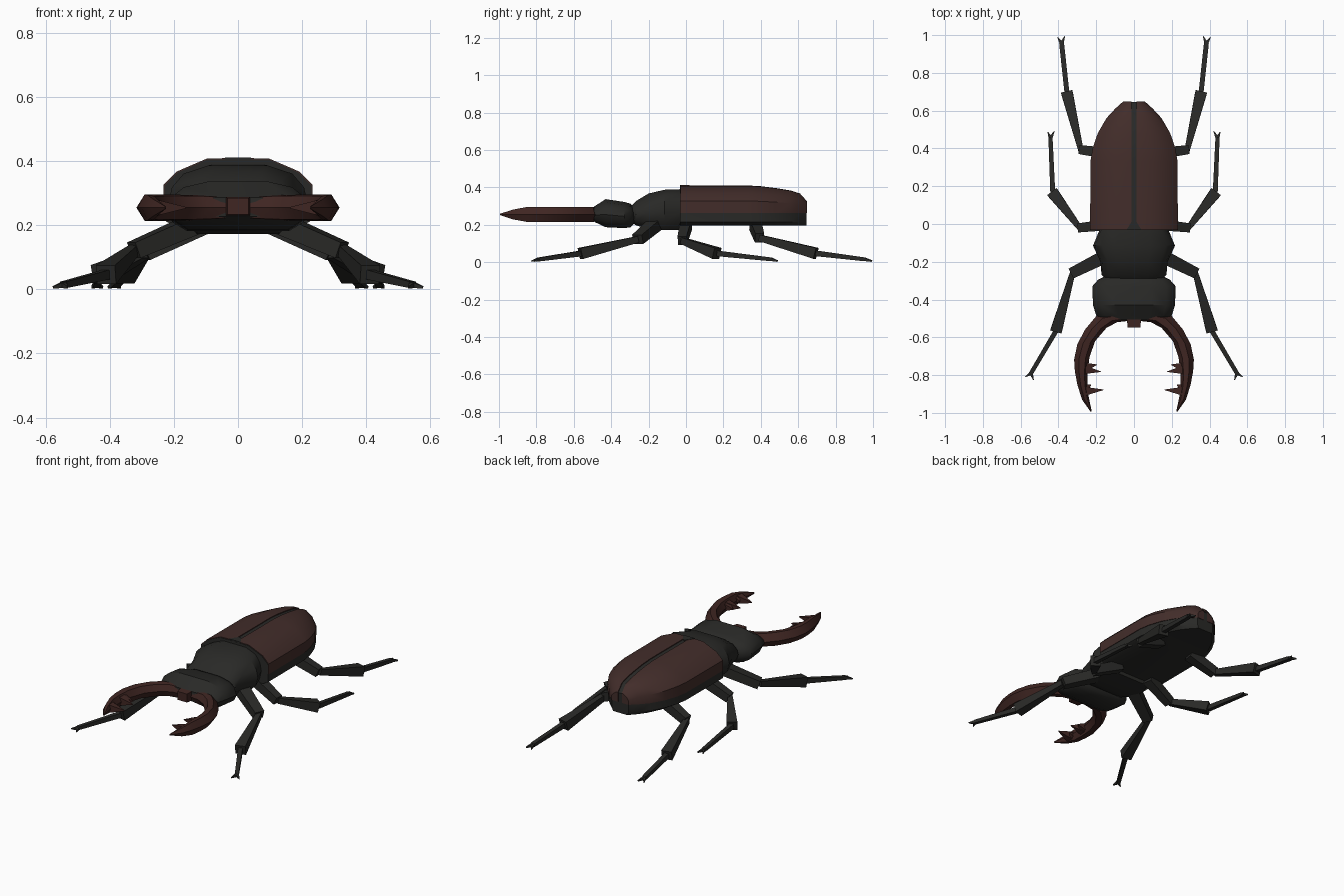
import bpy, bmesh, math
from mathutils import Vector

if "Cube" in bpy.data.objects:
    bpy.data.objects.remove(bpy.data.objects["Cube"])


def material(name, rgb):
    m = bpy.data.materials.new(name)
    m.diffuse_color = (*rgb, 1)
    m.use_nodes = True
    m.node_tree.nodes["Principled BSDF"].inputs["Base Color"].default_value = m.diffuse_color
    return m


BLACK = material("black_shell", (0.022, 0.022, 0.020))
BROWN = material("brown_shell", (0.055, 0.026, 0.023))
RED = material("red_brown_jaw", (0.050, 0.019, 0.016))


def loft(name, groups, mat, angle=30):
    """Skin each group of equally sized point rings, capping both ends."""
    bm = bmesh.new()
    for rings in groups:
        vs = [[bm.verts.new(p) for p in r] for r in rings]
        n = len(vs[0])
        for a, b in zip(vs, vs[1:]):
            for i in range(n):
                bm.faces.new((a[i], a[(i + 1) % n], b[(i + 1) % n], b[i]))
        bm.faces.new(vs[0])
        bm.faces.new(vs[-1])
    bmesh.ops.recalc_face_normals(bm, faces=bm.faces)
    me = bpy.data.meshes.new(name)
    bm.to_mesh(me)
    bm.free()
    me.materials.append(mat)
    for p in me.polygons:
        p.use_smooth = angle > 0
    if angle > 0:
        me.set_sharp_from_angle(angle=math.radians(angle))
    ob = bpy.data.objects.new(name, me)
    bpy.context.collection.objects.link(ob)
    return ob


def full(half, y):
    """Mirror a half profile of (x, z) into a closed ring at y."""
    return [Vector((x, y, z)) for x, z in half] + [Vector((-x, y, z)) for x, z in reversed(half)]


def bar(a, b, wa, wb, ha, hb):
    """Rings of a tapered rectangular bar from a to b."""
    a, b = Vector(a), Vector(b)
    d = (b - a).normalized()
    side = d.cross(Vector((0, 0, 1))).normalized()
    up = side.cross(d)
    return [[p + side * w / 2 * i + up * h / 2 * j for i, j in ((1, 1), (-1, 1), (-1, -1), (1, -1))]
            for p, w, h in ((a, wa, ha), (b, wb, hb))]


def flip(rings, s):
    return [[Vector((p[0] * s, p[1], p[2])) for p in r] for r in rings]


# Abdomen and wing covers share these stations: y, half width, top z
STATIONS = [(-0.03, .232, .408), (.33, .231, .408), (.40, .219, .404), (.48, .192, .394),
            (.56, .146, .381), (.61, .10, .365), (.648, .058, .322)]
MID = .263


def cover_half(w, top):
    k = (top - MID) / .145
    return [(w, MID), (w, MID + .064 * k), (w * .82, MID + .105 * k),
            (w * .42, MID + .145 * k)]


abdomen = []
for y, w, top in STATIONS:
    upper = [(x * .985, z - .003) for x, z in cover_half(w, top)]
    abdomen.append(full([(w * .84, .196), (w * .99, .215)] + upper, y - .003))
loft("abdomen", [abdomen], BLACK)

for s, side in ((-1, "left"), (1, "right")):
    rings = []
    for y, w, top in STATIONS:
        h = cover_half(w, top)
        rings.append([(.013, y, MID)] + [(x, y, z) for x, z in h] + [(.013, y, h[-1][1] + .002)])
    loft(side + "_wing_cover", [flip(rings, s)], BROWN)

# Small triangular plate at the front of the wing seam
loft("scutellum", [[[(-.04, -.032, z), (.04, -.032, z), (.008, .02, z), (-.008, .02, z)]
                    for z in (.39, .412)]], BLACK, 0)


def rounded_half(w, zb, zt):
    h = zt - zb
    return [(w * .72, zb), (w * .93, zb + h * .2), (w, zb + h * .45), (w * .95, zb + h * .68),
            (w * .78, zb + h * .88), (w * .42, zt)]


# Thorax and head
THORAX = [(-.297, .145, .215, .295), (-.268, .172, .198, .326), (-.20, .178, .173, .367),
          (-.115, .217, .173, .387), (-.03, .182, .173, .390)]
loft("thorax", [[full(rounded_half(w, b, t), y) for y, w, b, t in THORAX]], BLACK, 35)
HEAD = [(-.508, .16, .228, .287), (-.485, .200, .213, .301), (-.43, .217, .187, .337),
        (-.33, .221, .182, .322), (-.295, .19, .187, .312), (-.275, .15, .21, .29)]
loft("head", [[full(rounded_half(w, b, t), y) for y, w, b, t in HEAD]], BLACK, 35)

# Upper lip
loft("upper_lip", [bar((0, -.49, .259), (0, -.548, .259), .08, .066, .06, .052)], RED, 0)

# Jaws: outer edge x, y, inner edge x, y, half height
JAW = [(.05, -.46, .02, -.512, .036), (.20, -.488, .09, -.52, .040), (.26, -.56, .146, -.55, .041),
       (.30, -.637, .206, -.62, .041), (.317, -.717, .236, -.706, .041),
       (.313, -.78, .245, -.78, .041), (.300, -.85, .247, -.85, .040),
       (.275, -.93, .240, -.915, .026), (.229, -.995, .224, -.99, .004)]
JZ = .255
for s, side in ((-1, "left"), (1, "right")):
    rings = []
    for ox, oy, ix, iy, h in JAW:
        o, i = Vector((ox, oy, JZ)), Vector((ix, iy, JZ))
        up = Vector((0, 0, h))
        a, b = o.lerp(i, .32), o.lerp(i, .75)
        rings.append([o, a + up, b + up * .9, i, b - up * .9, a - up])
    # Inner teeth: two large, each with a small companion
    teeth = [bar(a, b, w, .003, h, .004) for a, b, w, h in (
        ((.26, -.772, JZ), (.176, -.782, JZ), .045, .055),
        ((.25, -.755, JZ), (.197, -.745, JZ), .04, .045),
        ((.255, -.885, JZ), (.162, -.878, JZ), .045, .05),
        ((.255, -.868, JZ), (.228, -.852, JZ), .04, .045))]
    loft(side + "_jaw", [flip(r, s) for r in [rings] + teeth], RED, 25)

# Legs: hip, knee, ankle, foot end, two claw tips
LEGS = {
    "front": ((.11, -.15, .215), (.325, -.258, .122), (.412, -.565, .046), (.545, -.79, .014),
              (.532, -.825, .006), (.577, -.81, .006)),
    "middle": ((.11, .00, .20), (.288, -.02, .115), (.430, .165, .047), (.442, .455, .015),
               (.422, .49, .006), (.456, .487, .006)),
    "hind": ((.11, .37, .20), (.282, .393, .130), (.355, .695, .047), (.383, .955, .015),
             (.366, .995, .006), (.405, .99, .006)),
}
for leg, (hip, knee, ankle, foot, c1, c2) in LEGS.items():
    wide = .068 if leg == "front" else .056
    tail = .022 if leg != "hind" else .026
    parts = [bar(hip, knee, wide * 1.1, wide * .85, .06, .052),
             bar(knee, ankle, .028, .062, .034, .06),
             bar(ankle, foot, .026, tail, .03, .02),
             bar(foot, c1, .02, .003, .018, .008),
             bar(foot, c2, .02, .003, .018, .008)]
    for s, side in ((-1, "left"), (1, "right")):
        loft(f"{side}_{leg}_leg", [flip(p, s) for p in parts], BLACK, 0)
